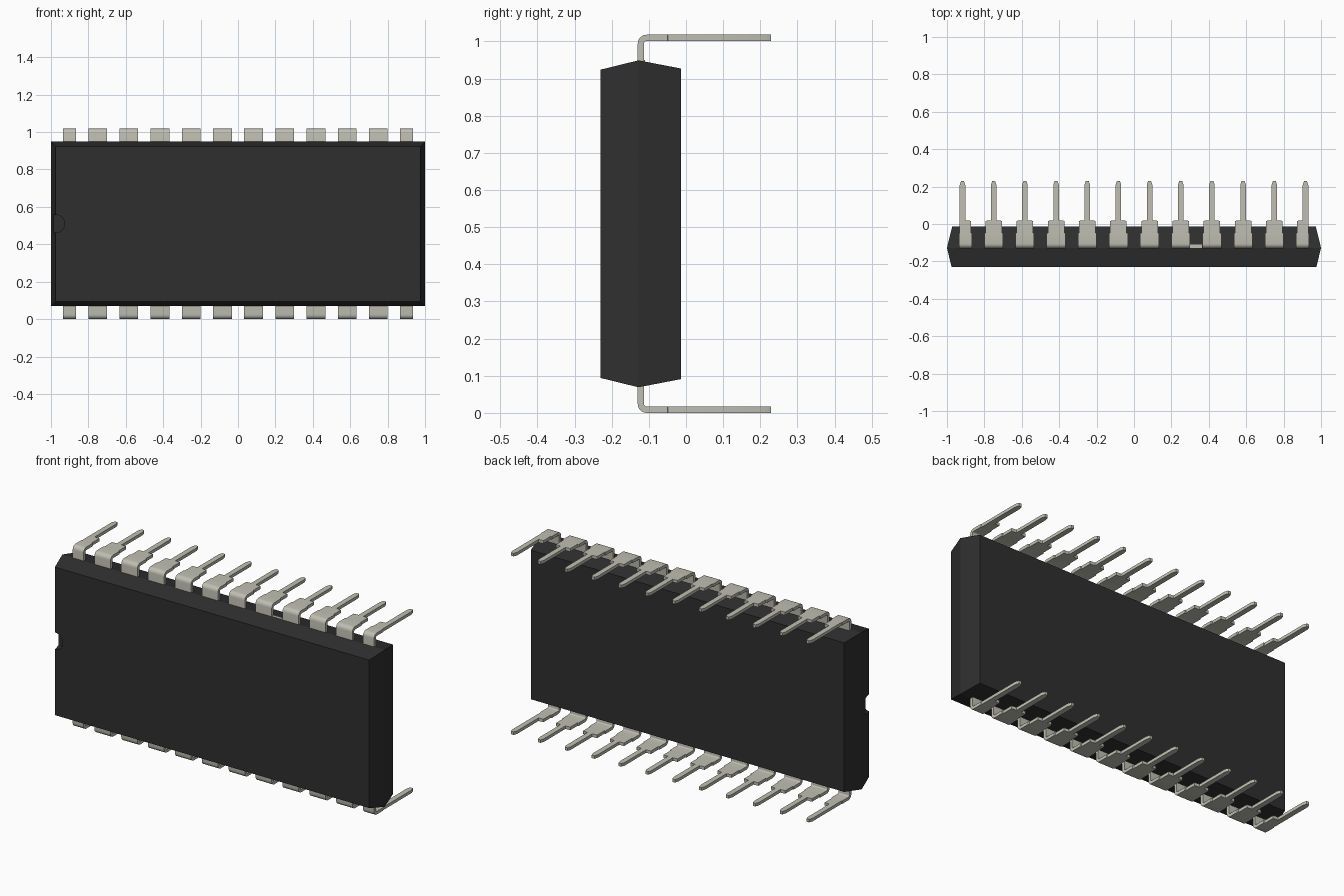
import bpy, bmesh, math

cube = bpy.data.objects.get("Cube")
if cube:
    bpy.data.objects.remove(cube, do_unlink=True)

MID_Z = 0.509      # height of the symmetry plane between the two leg rows


def material(name, rgb, roughness, metallic=0.0):
    m = bpy.data.materials.new(name)
    m.use_nodes = True
    m.diffuse_color = (*rgb, 1)
    bsdf = m.node_tree.nodes["Principled BSDF"]
    bsdf.inputs["Base Color"].default_value = (*rgb, 1)
    bsdf.inputs["Roughness"].default_value = roughness
    return m


BLACK = material("black plastic", (0.028, 0.028, 0.028), 0.6)
SILVER = material("tinned metal", (0.52, 0.52, 0.45), 0.4)


def loft(name, sections, mat):
    """Skin a chain of four-cornered sections and cap both ends."""
    bm = bmesh.new()
    rings = [[bm.verts.new(p) for p in s] for s in sections]
    for a, b in zip(rings, rings[1:]):
        for i in range(4):
            j = (i + 1) % 4
            bm.faces.new((a[i], a[j], b[j], b[i]))
    bm.faces.new(rings[0])
    bm.faces.new(rings[-1])
    bmesh.ops.recalc_face_normals(bm, faces=bm.faces)
    mesh = bpy.data.meshes.new(name)
    bm.to_mesh(mesh)
    bm.free()
    mesh.materials.append(mat)
    obj = bpy.data.objects.new(name, mesh)
    bpy.context.collection.objects.link(obj)
    return obj


def rect(y, hx, hz):
    return [(sx * hx, y, MID_Z + sz * hz)
            for sx, sz in ((-1, -1), (1, -1), (1, 1), (-1, 1))]


# Body: drafted block, widest at the parting line
body = loft("body", [rect(-0.23, 0.975, 0.415), rect(-0.128, 1.0, 0.44),
                     rect(-0.013, 0.972, 0.418)], BLACK)

# Shallow half-round orientation notch in the front face
bpy.ops.mesh.primitive_cylinder_add(vertices=32, radius=0.048, depth=0.15,
                                    location=(-0.975, -0.255, 0.51),
                                    rotation=(math.pi / 2, 0, 0))
cutter = bpy.context.object
cutter.name = "notch_cutter"
cutter.hide_render = True
cut = body.modifiers.new("notch", "BOOLEAN")
cut.operation = "DIFFERENCE"
cut.solver = "EXACT"
cut.object = cutter
bpy.ops.object.select_all(action="DESELECT")
body.select_set(True)
bpy.context.view_layer.objects.active = body
bpy.ops.object.modifier_apply(modifier=cut.name)
bpy.data.objects.remove(cutter, do_unlink=True)

# Legs: flat strip rising from the body, bent back, then stepped to a pin
THICK, R_OUT = 0.017, 0.024
Y_FRONT, Z_OUT = -0.13, 0.509      # outer faces; z measured from MID_Z


def leg_sections(cx, left, right, side):
    def section(outer, inner, wl, wr):
        return [(cx + x, y, MID_Z + side * z) for x, (y, z) in
                ((-wl, outer), (wr, outer), (wr, inner), (-wl, inner))]

    shoulder_l, shoulder_r = max(left - 0.006, 0.015), max(right - 0.006, 0.015)
    out = [section((Y_FRONT, 0.38), (Y_FRONT + THICK, 0.38), left, right)]
    cy, cz = Y_FRONT + R_OUT, Z_OUT - R_OUT
    for k in range(6):
        a = math.radians(18 * k)
        ring = [(cy - r * math.cos(a), cz + r * math.sin(a))
                for r in (R_OUT, R_OUT - THICK)]
        out.append(section(*ring, left, right))
    # y, left width, right width along the flat run
    for y, wl, wr in ((-0.05, left, right), (-0.048, shoulder_l, shoulder_r),
                      (0.017, shoulder_l, shoulder_r), (0.019, 0.015, 0.015),
                      (0.208, 0.015, 0.015), (0.229, 0.008, 0.008)):
        out.append(section((y, Z_OUT), (y, Z_OUT - THICK), wl, wr))
    return out


PITCH, COUNT, FULL, CLIPPED = 1 / 6, 12, 0.05, 0.018
bpy.ops.object.select_all(action="DESELECT")
for row, side in (("top", 1), ("bottom", -1)):
    for i in range(COUNT):
        # End legs lose the outer half of their shoulder
        left = CLIPPED if i == 0 else FULL
        right = CLIPPED if i == COUNT - 1 else FULL
        x = (i - (COUNT - 1) / 2) * PITCH
        leg = loft(f"leg_{row}_{i + 1}", leg_sections(x, left, right, side), SILVER)
        leg.select_set(True)
        bpy.context.view_layer.objects.active = leg
bpy.ops.object.shade_smooth_by_angle(angle=math.radians(30))

# Cut end of the lead frame showing on the upper parting line
bpy.ops.mesh.primitive_cube_add(size=1, location=(0.33, -0.119, 0.93))
tab = bpy.context.object
tab.name = "frame_tab"
tab.scale = (0.068, 0.017, 0.04)
tab.data.materials.append(SILVER)
